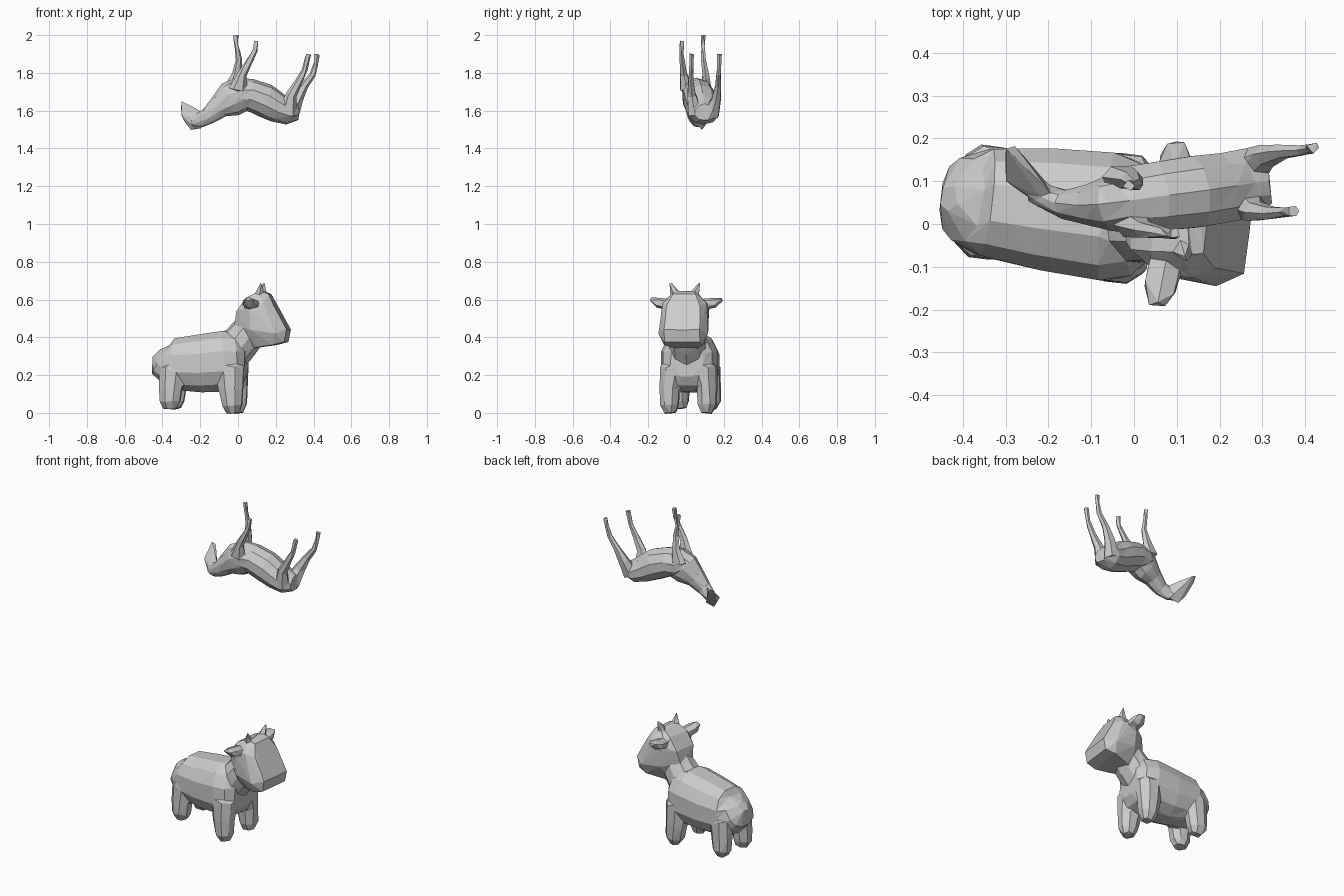
import bpy, bmesh, math
from mathutils import Vector, Matrix

X, Z = Vector((1, 0, 0)), Vector((0, 0, 1))


def loft(bm, rings, ref=Z, n=10, power=1.0):
    """Closed tube through rings (x, y, z, half_width, half_height)."""
    pts = [Vector(r[:3]) for r in rings]
    loops = []
    for i, r in enumerate(rings):
        t = (pts[min(i + 1, len(pts) - 1)] - pts[max(i - 1, 0)]).normalized()
        side = t.cross(ref).normalized()
        up = side.cross(t).normalized()
        w, h = r[3], r[-1]
        loop = []
        for k in range(n):
            a = 2 * math.pi * (k + 0.5) / n
            c, s = math.cos(a), math.sin(a)
            c = math.copysign(abs(c) ** power, c)
            s = math.copysign(abs(s) ** power, s)
            loop.append(bm.verts.new(pts[i] + side * (c * w) + up * (s * h)))
        loops.append(loop)
    faces = [bm.faces.new(loops[0]), bm.faces.new(loops[-1])]
    for a, b in zip(loops, loops[1:]):
        for k in range(n):
            m = (k + 1) % n
            faces.append(bm.faces.new((a[k], a[m], b[m], b[k])))
    bmesh.ops.recalc_face_normals(bm, faces=faces)


def hull(bm, points):
    """Convex block around a handful of points."""
    verts = [bm.verts.new(p) for p in points]
    bmesh.ops.convex_hull(bm, input=verts)
    loose = [v for v in verts if v.is_valid and not v.link_faces]
    bmesh.ops.delete(bm, geom=loose, context='VERTS')


def finish(bm, name, voxel, triangles, smooth):
    """Fuse the overlapping parts into one skin, then reduce to flat facets."""
    bmesh.ops.recalc_face_normals(bm, faces=bm.faces)
    mesh = bpy.data.meshes.new(name)
    bm.to_mesh(mesh)
    bm.free()
    ob = bpy.data.objects.new(name, mesh)
    bpy.context.collection.objects.link(ob)
    bpy.ops.object.select_all(action='DESELECT')
    bpy.context.view_layer.objects.active = ob
    ob.select_set(True)
    mod = ob.modifiers.new("fuse", 'REMESH')
    mod.mode = 'VOXEL'
    mod.voxel_size = voxel
    if smooth:
        sm = ob.modifiers.new("blend", 'SMOOTH')
        sm.iterations = smooth
    bpy.ops.object.convert(target='MESH')
    ob.data.calc_loop_triangles()
    dec = ob.modifiers.new("facet", 'DECIMATE')
    dec.ratio = triangles / len(ob.data.loop_triangles)
    bpy.ops.object.convert(target='MESH')
    for p in ob.data.polygons:
        p.use_smooth = False
    return ob


# --- Cow, built along x then turned slightly ---
bm = bmesh.new()
# trunk
loft(bm, [(-.435, 0, .315, .03, .03), (-.405, 0, .285, .10, .095), (-.35, 0, .26, .13, .14),
          (-.2, 0, .262, .148, .158), (-.06, 0, .275, .155, .165),
          (.01, 0, .28, .135, .14), (.045, 0, .28, .09, .09)], n=12, power=.85)
# neck
loft(bm, [(-.05, 0, .31, .11), (.02, 0, .38, .10), (.09, 0, .47, .09)])
# head
head = [(-.015, .47, .05), (0, .54, .07), (.05, .61, .07), (.12, .645, .06), (.17, .63, .06),
        (.07, .55, .12), (.15, .58, .118), (.2, .57, .09), (.272, .44, .095), (.258, .375, .095),
        (.21, .42, .132), (.2, .36, .105), (.1, .345, .07), (.04, .38, .06), (.08, .44, .12)]
hull(bm, [(u, s * w, z) for u, z, w in head for s in (-1, 1)])
for s in (-1, 1):
    # ear, horn, front leg, back leg
    loft(bm, [(.085, s * .09, .575, .045, .028), (.08, s * .15, .583, .045, .028),
              (.075, s * .192, .603, .024, .01)], n=6)
    loft(bm, [(.12, s * .05, .62, .03), (.132, s * .078, .69, .006)], ref=X, n=5)
    loft(bm, [(-.03, s * .085, .24, .07, .08), (-.025, s * .1, .12, .056, .068),
              (-.018, s * .1, .04, .052, .056), (-.015, s * .095, -.002, .032, .032)], ref=X, n=8)
    loft(bm, [(-.34, s * .075, .24, .06, .075), (-.35, s * .085, .12, .052, .065),
              (-.352, s * .085, .06, .05, .058), (-.35, s * .08, .022, .032, .036)], ref=X, n=8)
bmesh.ops.transform(bm, verts=bm.verts,
                    matrix=Matrix.Translation((0, .01, 0)) @ Matrix.Rotation(math.radians(-6.8), 4, 'Z'))
finish(bm, "cow", .007, 520, 2)

# --- Deer lying on its back in the air, legs up ---
bm = bmesh.new()
# trunk
loft(bm, [(-.05, .05, 1.685, .06, .07), (-.01, .055, 1.69, .08, .085), (.06, .065, 1.685, .085, .085),
          (.14, .075, 1.655, .088, .09), (.21, .085, 1.615, .085, .08),
          (.27, .095, 1.59, .085, .065), (.318, .1, 1.59, .055, .045)])
# neck
loft(bm, [(.02, .055, 1.685, .075, .09), (-.04, .05, 1.66, .07, .095), (-.10, .045, 1.62, .05, .062),
          (-.16, .045, 1.57, .035, .045), (-.2, .06, 1.55, .03, .04), (-.235, .08, 1.54, .03, .03)])
# head
hull(bm, [(-.25, .085, 1.497), (-.19, .08, 1.507), (-.19, .05, 1.53), (-.285, .11, 1.545),
          (-.302, .16, 1.62), (-.302, .18, 1.652), (-.278, .183, 1.64), (-.30, .10, 1.575),
          (-.2, .08, 1.6), (-.21, .045, 1.57), (-.25, .115, 1.56), (-.25, .065, 1.53)])
# legs
legs = [
    [(-.03, .11, 1.71, .03, .05), (-.005, .105, 1.79, .02, .028), (.005, .092, 1.87, .015, .017),
     (-.008, .09, 1.95, .011, .012), (-.012, .09, 2.0, .014, .015)],
    [(0, .0, 1.71, .035, .05), (.02, -.012, 1.79, .022, .026), (.06, -.02, 1.86, .016, .018),
     (.092, -.025, 1.92, .012, .013), (.095, -.022, 1.97, .014, .015)],
    [(.275, .135, 1.58, .045, .05), (.31, .16, 1.66, .028, .035), (.35, .17, 1.73, .018, .022),
     (.395, .172, 1.79, .014, .017), (.415, .177, 1.86, .011, .013), (.418, .18, 1.90, .014, .016)],
    [(.265, .05, 1.58, .045, .05), (.28, .03, 1.68, .026, .03), (.325, .025, 1.76, .016, .02),
     (.355, .028, 1.82, .012, .015), (.372, .03, 1.90, .014, .016)]]
for leg in legs:
    loft(bm, leg, ref=X, n=6)
finish(bm, "upturned_deer", .004, 460, 1)
